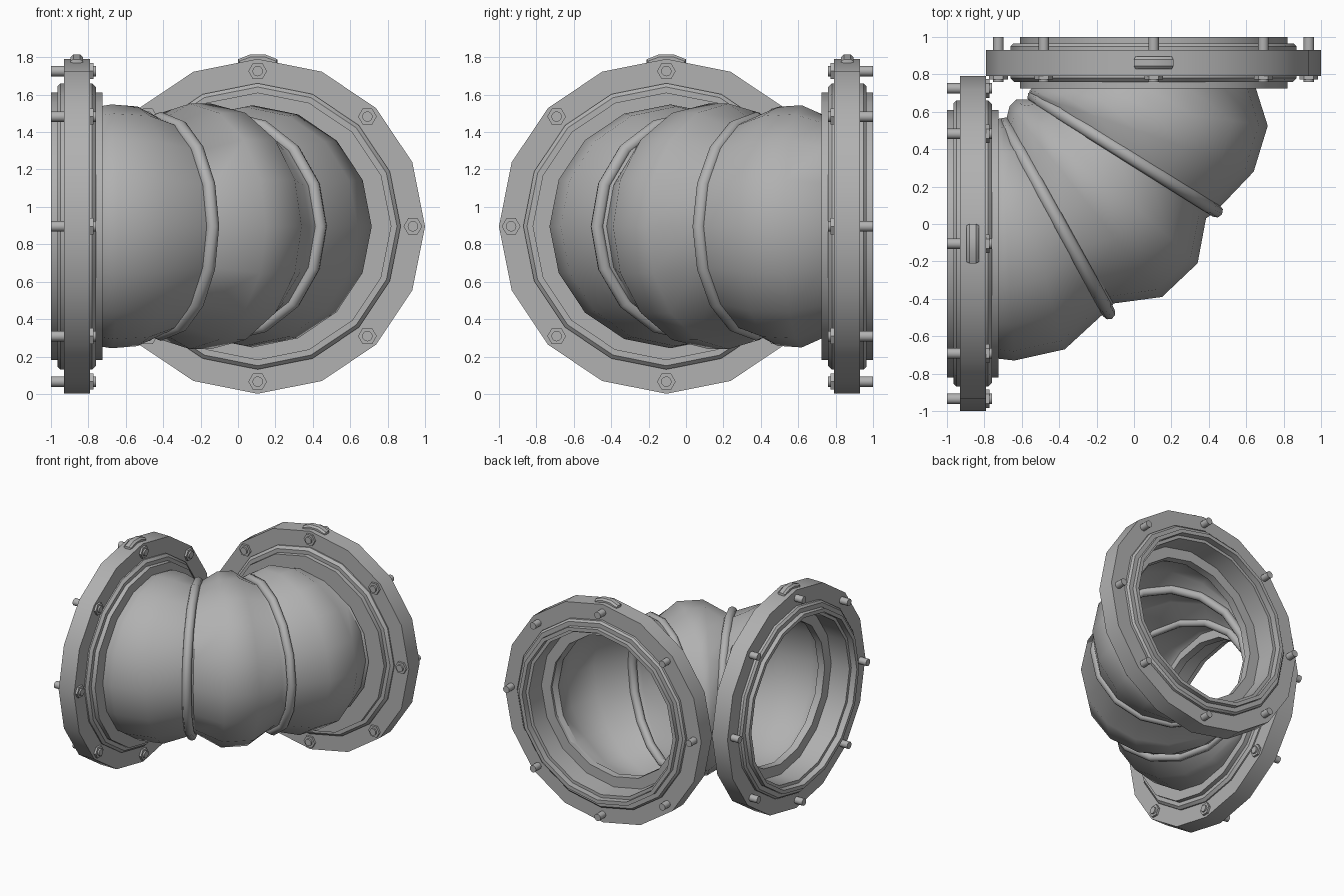
import bpy, bmesh, math
from mathutils import Vector, Matrix

if "Cube" in bpy.data.objects:
    bpy.data.objects.remove(bpy.data.objects["Cube"])

ZC = 0.896   # height of the pipe axis
N = 16       # sides of the round parts

# Dark grey cast metal
metal = bpy.data.materials.new("dark_grey_metal")
metal.diffuse_color = (0.44, 0.44, 0.44, 1)
metal.use_nodes = True
metal.node_tree.nodes["Principled BSDF"].inputs["Base Color"].default_value = metal.diffuse_color


def finish(name, bm, mat=None, smooth=None):
    bmesh.ops.recalc_face_normals(bm, faces=bm.faces)
    me = bpy.data.meshes.new(name)
    bm.to_mesh(me)
    bm.free()
    me.materials.append(metal)
    if mat:
        me.transform(mat)
    ob = bpy.data.objects.new(name, me)
    bpy.context.collection.objects.link(ob)
    if smooth:
        bpy.ops.object.select_all(action='DESELECT')
        ob.select_set(True)
        bpy.context.view_layer.objects.active = ob
        bpy.ops.object.shade_smooth_by_angle(angle=math.radians(smooth))
    return ob


def bridge(bm, rings, closed=False):
    pairs = list(zip(rings, rings[1:]))
    if closed:
        pairs.append((rings[-1], rings[0]))
    for a, b in pairs:
        for i in range(len(a)):
            j = (i + 1) % len(a)
            bm.faces.new((a[i], a[j], b[j], b[i]))


def lathe(name, profile, mat, smooth=None):
    """Closed (axial, radius) profile turned around the local x axis."""
    bm = bmesh.new()
    rings = [[bm.verts.new((t, r * math.cos(2 * math.pi * i / N), r * math.sin(2 * math.pi * i / N)))
              for i in range(N)] for t, r in profile]
    bridge(bm, rings, True)
    return finish(name, bm, mat, smooth)


def elbow_segment(name, slices):
    """Skin circles whose diameters are given as outer and inner points in plan."""
    bm = bmesh.new()
    rings = []
    for ox, oy, ix, iy in slices:
        o, i = Vector((ox, oy, ZC)), Vector((ix, iy, ZC))
        c, d = (o + i) / 2, (o - i) / 2
        up = Vector((0, 0, d.length * 1.005))
        rings.append([bm.verts.new(c + d * math.cos(2 * math.pi * k / N) + up * math.sin(2 * math.pi * k / N))
                      for k in range(N)])
    bridge(bm, rings)
    return finish(name, bm, None, 50)


def cylinder(bm, t0, t1, r, u, v, sides):
    m = Matrix.Translation(((t0 + t1) / 2, u, v)) @ Matrix.Rotation(math.pi / 2, 4, 'Y')
    bmesh.ops.create_cone(bm, cap_ends=True, segments=sides, radius1=r, radius2=r,
                          depth=t1 - t0, matrix=m)


# Three bulging elbow segments, meeting at the joint rings
joints = [(-0.135, -0.475, -0.69, 0.535), (0.44, 0.07, -0.535, 0.68)]
elbow_segment("elbow_segment_start", [
    (-0.78, -0.69, -0.78, 0.49), (-0.725, -0.72, -0.73, 0.56), (-0.64, -0.73, -0.715, 0.565),
    (-0.37, -0.67, -0.705, 0.56), (-0.12, -0.44, -0.69, 0.54), joints[0]])
elbow_segment("elbow_segment_middle", [
    joints[0], (-0.11, -0.425, -0.68, 0.57), (0.15, -0.39, -0.665, 0.63),
    (0.34, -0.21, -0.63, 0.665), (0.385, 0.03, -0.56, 0.665), joints[1]])
elbow_segment("elbow_segment_end", [
    joints[1], (0.64, 0.28, -0.56, 0.70), (0.715, 0.525, -0.56, 0.712),
    (0.65, 0.73, -0.54, 0.73), (0.69, 0.78, -0.49, 0.78)])

# Weld beads between the segments
for k, (ox, oy, ix, iy) in enumerate(joints):
    o, i = Vector((ox, oy, ZC)), Vector((ix, iy, ZC))
    d = (o - i).normalized()
    n = d.cross(Vector((0, 0, 1)))
    m = Matrix.Translation((o + i) / 2) @ n.to_track_quat('X', 'Z').to_matrix().to_4x4()
    R = (o - i).length / 2
    lathe("joint_ring_%d" % (k + 1),
          [(0.036 * math.cos(a * math.pi / 4), R + 0.036 * math.sin(a * math.pi / 4)) for a in range(8)],
          m, 50)

# Flange assemblies: local x runs from the open end into the pipe
frames = {
    "left": Matrix.Translation((-1, -0.105, ZC)),
    "back": Matrix.Translation((0.105, 1, ZC)) @ Matrix.Rotation(-math.pi / 2, 4, 'Z'),
}
for side, m in frames.items():
    # Collar with stepped bore
    lathe(side + "_collar", [
        (0, 0.685), (0, 0.715), (0.035, 0.715), (0.035, 0.75), (0.05, 0.765), (0.22, 0.765),
        (0.24, 0.745), (0.24, 0.715), (0.275, 0.715), (0.275, 0.575), (0.215, 0.575),
        (0.215, 0.66), (0.05, 0.66), (0.05, 0.685)], m, 30)
    # Bolting disc
    lathe(side + "_flange_disc", [(0.07, 0.70), (0.07, 0.895), (0.21, 0.895), (0.21, 0.70)], m, 30)
    # Eight bolts with hex nuts
    bm = bmesh.new()
    for k in range(8):
        a = k * math.pi / 4
        u, v = 0.83 * math.cos(a), 0.83 * math.sin(a)
        cylinder(bm, 0, 0.24, 0.028, u, v, 12)
        cylinder(bm, 0.205, 0.227, 0.05, u, v, 6)
    finish(side + "_bolts", bm, m, 40)
    # Lug on top of the rim
    bm = bmesh.new()
    outline = [(-0.105, 0.83), (0.105, 0.83), (0.105, 0.893), (0.04, 0.919), (-0.04, 0.919), (-0.105, 0.893)]
    rings = [[bm.verts.new((t, u * s, 0.83 + (v - 0.83) * h)) for u, v in outline]
             for t, s, h in [(0.105, 0.93, 0.85), (0.12, 1, 1), (0.155, 1, 1), (0.17, 0.93, 0.85)]]
    bridge(bm, rings)
    bm.faces.new(rings[0])
    bm.faces.new(rings[-1])
    finish(side + "_top_lug", bm, m, 30)
